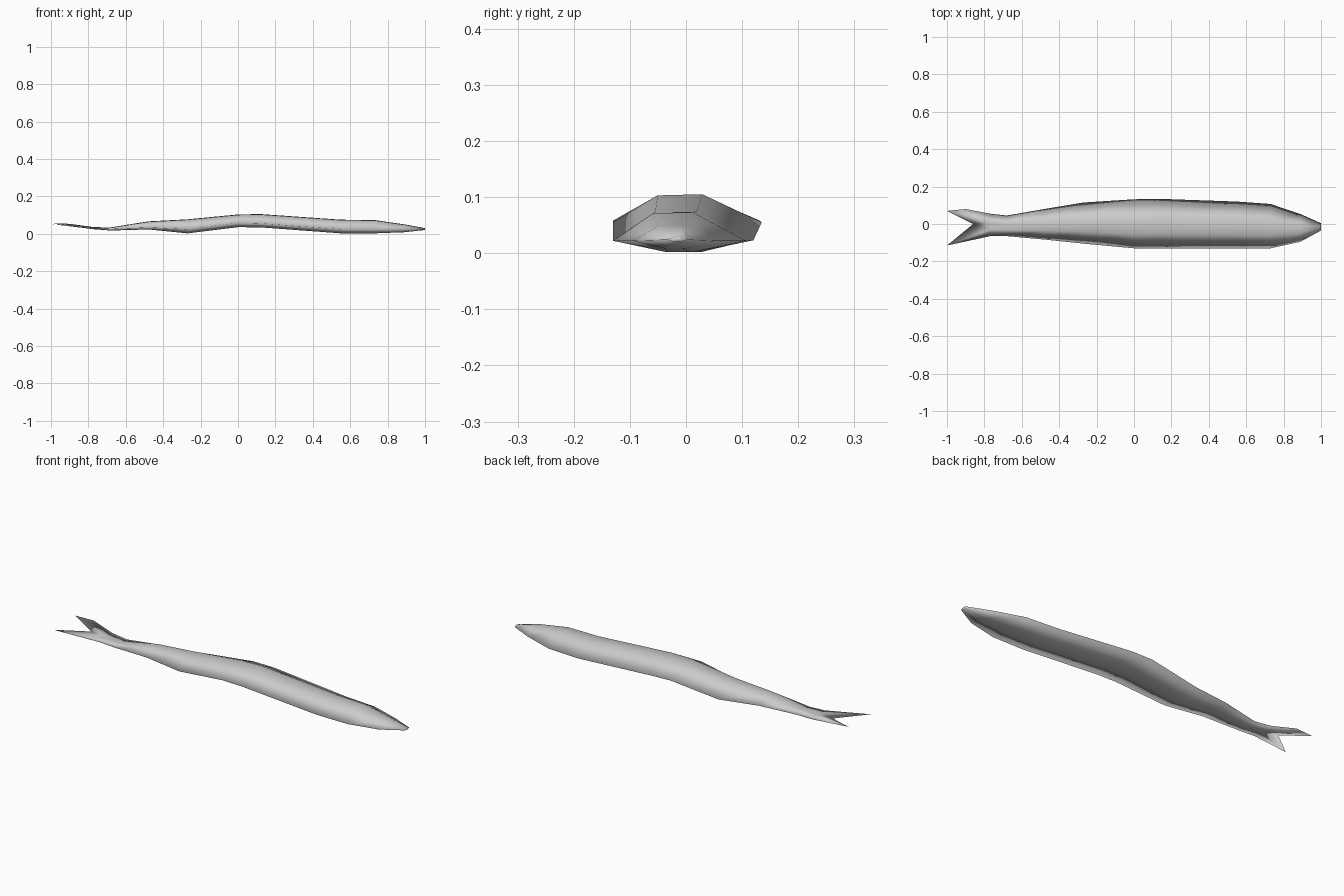
import bpy
import bmesh

cube = bpy.data.objects.get("Cube")
if cube:
    bpy.data.objects.remove(cube, do_unlink=True)

grey = bpy.data.materials.new("plain grey")
grey.use_nodes = True
colour = (0.6, 0.6, 0.6, 1)
grey.diffuse_color = colour
grey.node_tree.nodes["Principled BSDF"].inputs["Base Color"].default_value = colour

# Body stations: x, front y, back y, side z, top z, bottom z
stations = [
    (-0.77, -0.065, 0.055, 0.030, 0.035, 0.024),
    (-0.68, -0.065, 0.045, 0.025, 0.034, 0.017),
    (-0.48, -0.083, 0.080, 0.033, 0.066, 0.023),
    (-0.27, -0.105, 0.115, 0.023, 0.077, 0.002),
    (0.00, -0.130, 0.132, 0.058, 0.103, 0.035),
    (0.12, -0.130, 0.135, 0.055, 0.105, 0.034),
    (0.55, -0.130, 0.120, 0.023, 0.075, 0.002),
    (0.73, -0.130, 0.107, 0.022, 0.073, 0.002),
    (0.89, -0.095, 0.053, 0.022, 0.050, 0.008),
    (1.00, -0.035, 0.004, 0.024, 0.030, 0.020),
]

bm = bmesh.new()


def ring(x, front, back, side, top, bottom):
    """Six-sided section: front edge, two top points, back edge, two bottom points."""
    def across(t):
        return front + (back - front) * t
    points = [(0, side), (0.3, top - 0.002), (0.6, top),
              (1, side), (0.6, bottom), (0.4, bottom)]
    return [bm.verts.new((x, across(t), z)) for t, z in points]


# Lofted body with a blunt nose
rings = [ring(*s) for s in stations]
for a, b in zip(rings, rings[1:]):
    for i in range(6):
        j = (i + 1) % 6
        bm.faces.new((a[i], a[j], b[j], b[i]))
bm.faces.new(rings[-1])

# Forked tail, tapering to thin edges
front_tip = bm.verts.new((-1, -0.115, 0.052))
back_tip = bm.verts.new((-1, 0.07, 0.056))
back_corner = bm.verts.new((-0.9, 0.08, 0.053))
notch = bm.verts.new((-0.86, 0.0, 0.036))
f, t1, t2, s, b2, b1 = rings[0]
for inner_f, inner_b in ((t1, t2), (b1, b2)):
    for face in ((f, inner_f, front_tip), (inner_f, notch, front_tip),
                 (inner_f, inner_b, notch), (inner_b, back_tip, notch),
                 (inner_b, back_corner, back_tip), (inner_b, s, back_corner)):
        bm.faces.new(face)

bmesh.ops.recalc_face_normals(bm, faces=bm.faces)
for face in bm.faces:
    face.smooth = True
mesh = bpy.data.meshes.new("fish_body")
bm.to_mesh(mesh)
bm.free()
mesh.materials.append(grey)
bpy.context.collection.objects.link(bpy.data.objects.new("fish_body", mesh))
